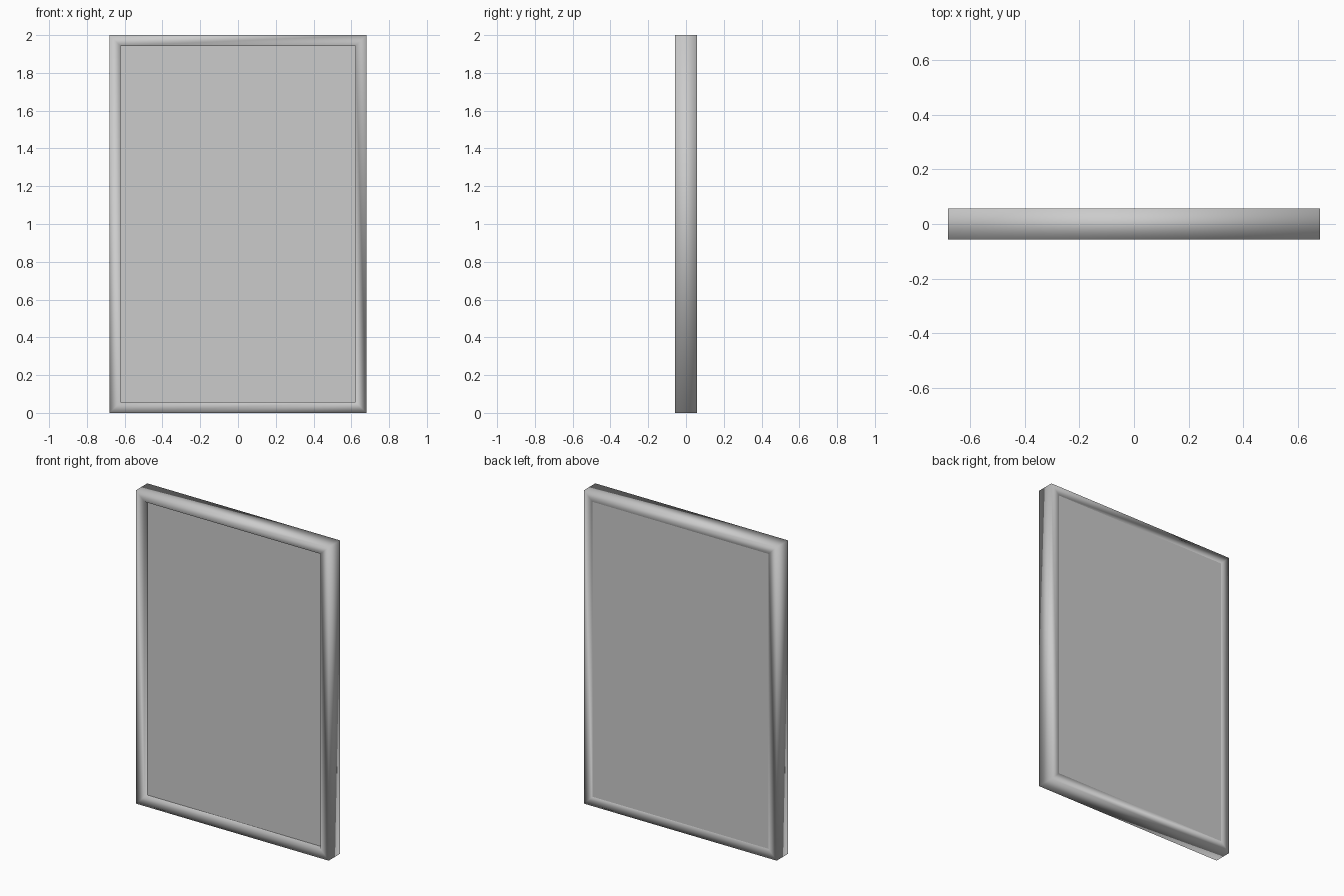
import bpy, bmesh

if "Cube" in bpy.data.objects:
    bpy.data.objects.remove(bpy.data.objects["Cube"])

W, D, H = 0.68, 0.057, 2.0      # half width, half depth, height
BORDER = 0.058                  # width of the frame bars
PANEL_FRONT, PANEL_BACK = -0.025, 0.054

grey = bpy.data.materials.new("plain grey")
grey.diffuse_color = (0.6, 0.6, 0.6, 1)
grey.use_nodes = True
grey.node_tree.nodes["Principled BSDF"].inputs["Base Color"].default_value = grey.diffuse_color


def finish(name, bm, smooth):
    bmesh.ops.recalc_face_normals(bm, faces=bm.faces[:])
    for f in bm.faces:
        f.smooth = smooth
    mesh = bpy.data.meshes.new(name)
    bm.to_mesh(mesh)
    bm.free()
    mesh.materials.append(grey)
    obj = bpy.data.objects.new(name, mesh)
    bpy.context.collection.objects.link(obj)
    return obj


def ring(bm, inset, y):
    x, lo, hi = W - inset, inset, H - inset
    return [bm.verts.new(p) for p in ((-x, y, lo), (x, y, lo), (x, y, hi), (-x, y, hi))]


# Frame: a rectangular cross-section swept round the opening, soft shaded
bm = bmesh.new()
loops = [ring(bm, 0, -D), ring(bm, BORDER, -D), ring(bm, BORDER, D), ring(bm, 0, D)]
for i in range(4):
    a, b = loops[i], loops[(i + 1) % 4]
    for j in range(4):
        k = (j + 1) % 4
        bm.faces.new((a[j], a[k], b[k], b[j]))
finish("frame", bm, True)

# Panel: flat slab, recessed at the front and nearly flush at the back
bm = bmesh.new()
front, back = ring(bm, BORDER, PANEL_FRONT), ring(bm, BORDER, PANEL_BACK)
bm.faces.new(front)
bm.faces.new(back)
for j in range(4):
    k = (j + 1) % 4
    bm.faces.new((front[j], front[k], back[k], back[j]))
finish("panel", bm, False)
